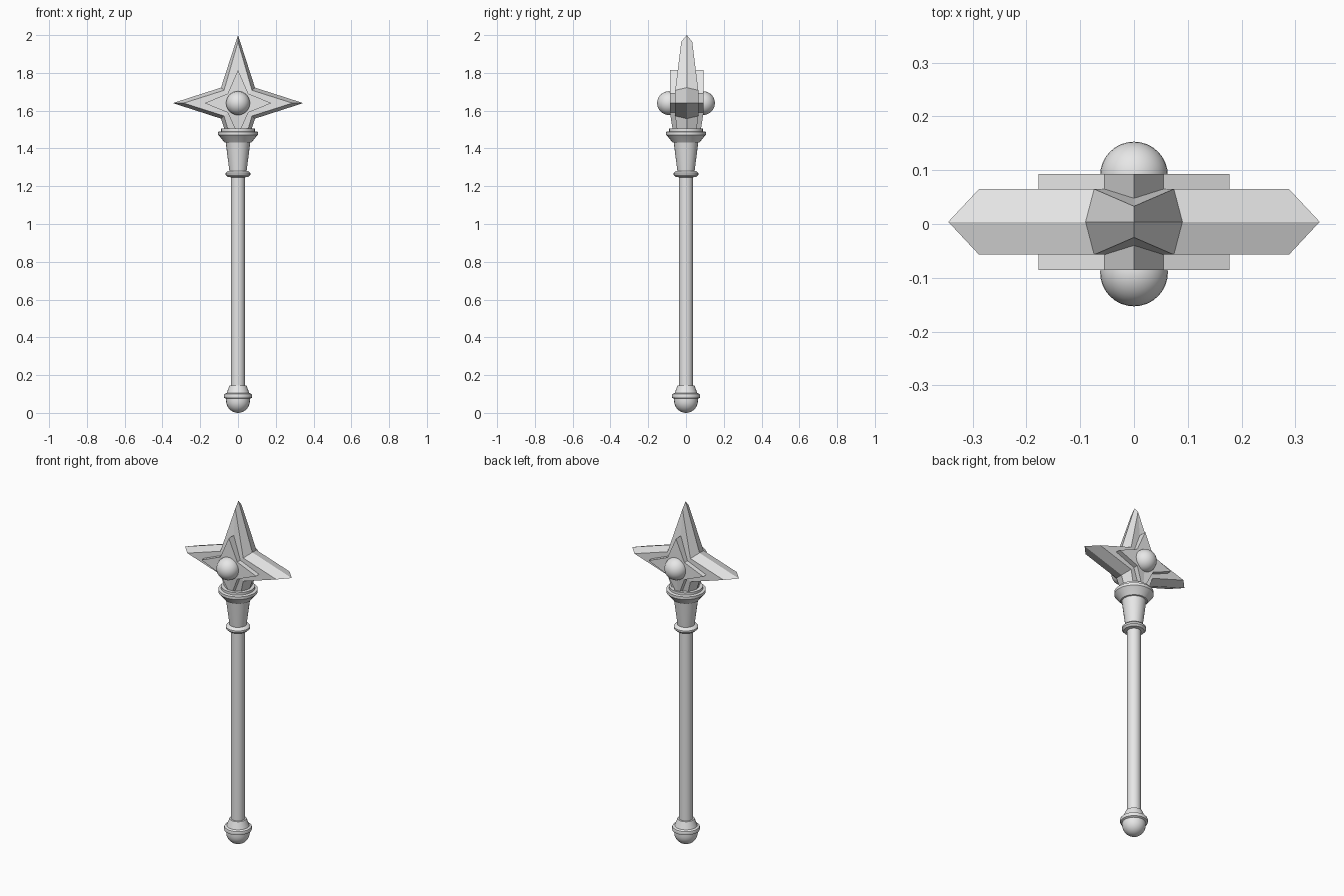
import bpy, bmesh, math
from mathutils import Vector

cube = bpy.data.objects.get("Cube")
if cube:
    bpy.data.objects.remove(cube)

grey = bpy.data.materials.new("plain grey")
grey.use_nodes = True
COLOUR = (0.8, 0.8, 0.8, 1)
grey.diffuse_color = COLOUR
grey.node_tree.nodes["Principled BSDF"].inputs["Base Color"].default_value = COLOUR

HEAD_Z = 1.64   # height of the star centre
HEAD_Y = 0.004  # the star sits a touch behind the shaft axis


def finish(bm, name, smooth=False):
    bmesh.ops.recalc_face_normals(bm, faces=bm.faces)
    mesh = bpy.data.meshes.new(name)
    bm.to_mesh(mesh)
    bm.free()
    mesh.materials.append(grey)
    obj = bpy.data.objects.new(name, mesh)
    bpy.context.collection.objects.link(obj)
    if smooth:
        bpy.ops.object.select_all(action='DESELECT')
        obj.select_set(True)
        bpy.context.view_layer.objects.active = obj
        bpy.ops.object.shade_smooth_by_angle(angle=math.radians(35))
    return obj


def lathe(name, profile, sides=24):
    """Spin a (radius, height) profile round the z axis."""
    bm = bmesh.new()
    verts = [bm.verts.new((r, 0, z)) for r, z in profile]
    edges = [bm.edges.new(pair) for pair in zip(verts, verts[1:])]
    bmesh.ops.spin(bm, geom=verts + edges, cent=(0, 0, 0), axis=(0, 0, 1),
                   angle=math.tau, steps=sides, use_duplicate=False)
    bmesh.ops.remove_doubles(bm, verts=bm.verts, dist=0.0005)
    return finish(bm, name, smooth=True)


def star_ring(bm, side, top, bottom, notch, depth, top_depth, bottom_depth):
    """Eight points of a four-pointed star, anticlockwise from the +x tip."""
    nx, nz = notch
    points = [(side, depth, 0), (nx, depth, nz), (0, top_depth, top), (-nx, depth, nz),
              (-side, depth, 0), (-nx, depth, -nz), (0, bottom_depth, -bottom), (nx, depth, -nz)]
    return [bm.verts.new((x, y + HEAD_Y, z + HEAD_Z)) for x, y, z in points]


def bridge(bm, a, b):
    for i in range(8):
        j = (i + 1) % 8
        bm.faces.new((a[i], a[j], b[j], b[i]))


def fan(bm, ring, depth):
    centre = bm.verts.new((0, depth + HEAD_Y, HEAD_Z))
    for i in range(8):
        bm.faces.new((ring[i], ring[(i + 1) % 8], centre))


# Turned handle: pommel, shaft, cup
pommel = [(0.063 * math.sin(a), 0.064 - 0.064 * math.cos(a))
          for a in (math.radians(11.25 * i) for i in range(9))]
lathe("pommel", pommel + [(0.063, 0.075), (0.073, 0.08), (0.075, 0.09), (0.072, 0.1),
                          (0.06, 0.105), (0.045, 0.145), (0.037, 0.146)])
lathe("shaft", [(0.037, 0.13), (0.037, 1.27)])
lathe("lower_ring", [(0.036, 1.247), (0.055, 1.25), (0.065, 1.26),
                     (0.065, 1.27), (0.055, 1.28), (0.04, 1.283)])
lathe("cup", [(0.045, 1.275), (0.065, 1.432), (0.072, 1.432)])
lathe("collar", [(0.064, 1.43), (0.072, 1.432), (0.098, 1.465), (0.105, 1.472),
                 (0.105, 1.488), (0.09, 1.491), (0.09, 1.505), (0.07, 1.505),
                 (0.06, 1.48), (0, 1.48)])

# Bevelled star head: outline on the middle plane, inset face on each side
bm = bmesh.new()
outline = star_ring(bm, 0.345, 0.36, 0.36, (0.09, 0.082), 0, 0, 0)
for s in (-1, 1):
    face = star_ring(bm, 0.288, 0.325, 0.32, (0.074, 0.068), s * 0.061, s * 0.029, s * 0.029)
    bridge(bm, outline, face)
    fan(bm, face, s * 0.061)
finish(bm, "star_head")

# Small raised star and round gem on each side
for s, label in ((-1, "front"), (1, "back")):
    bm = bmesh.new()
    inner = star_ring(bm, 0.177, 0.175, 0.17, (0.055, 0.05), s * 0.045, s * 0.03, s * 0.03)
    outer = star_ring(bm, 0.177, 0.175, 0.17, (0.055, 0.05), s * 0.089, s * 0.089, s * 0.07)
    bridge(bm, inner, outer)
    fan(bm, inner, s * 0.045)
    fan(bm, outer, s * 0.089)
    finish(bm, label + "_star_plate")

    bm = bmesh.new()
    bmesh.ops.create_uvsphere(bm, u_segments=32, v_segments=16, radius=0.063)
    bmesh.ops.translate(bm, verts=bm.verts, vec=Vector((0, s * 0.09, HEAD_Z)))
    finish(bm, label + "_gem", smooth=True)
